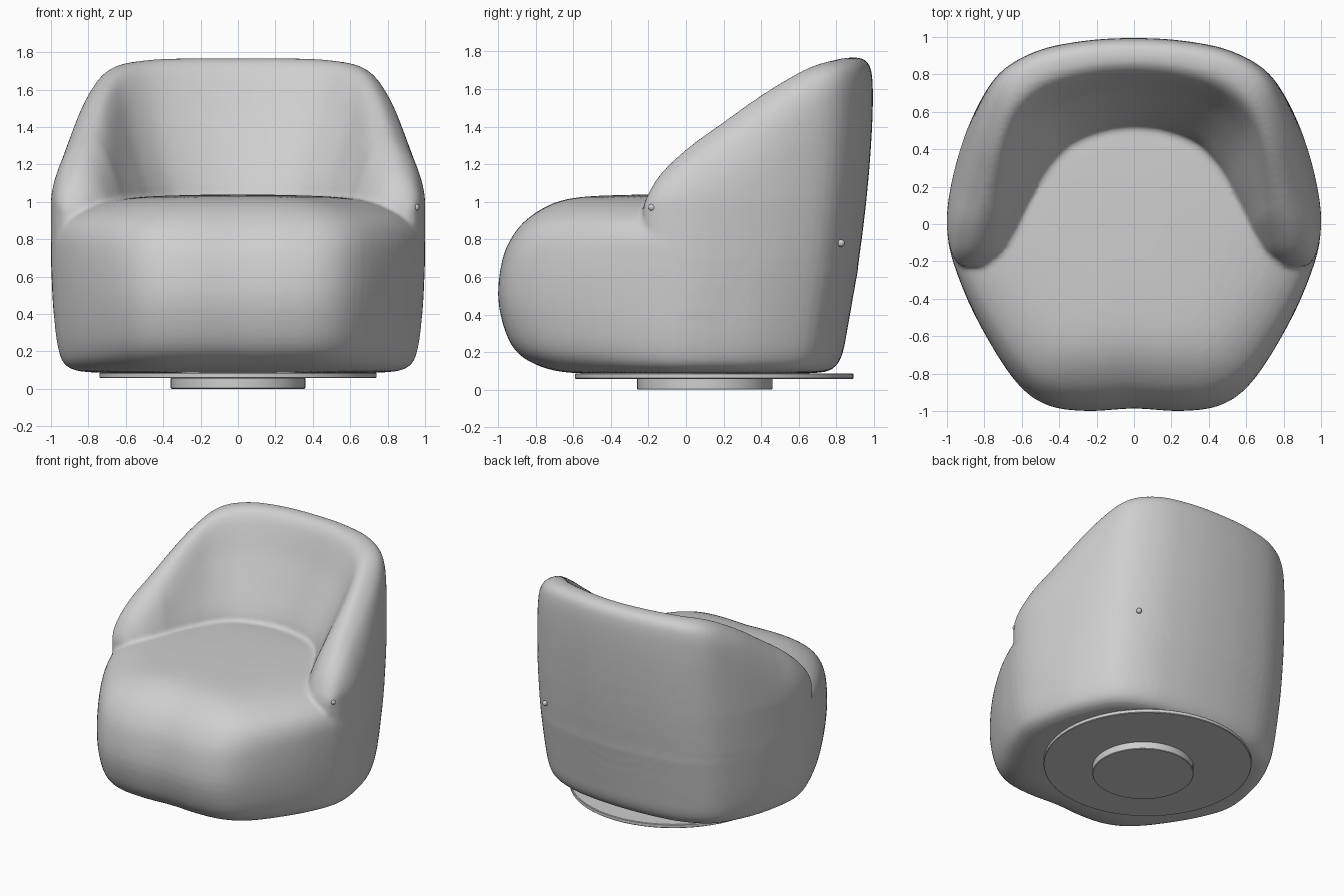
import bpy, bmesh
from mathutils import Vector

old = bpy.data.objects.get("Cube")
if old:
    bpy.data.objects.remove(old)

mat = bpy.data.materials.new("warm_grey_fabric")
mat.use_nodes = True
GREY = (0.62, 0.62, 0.62, 1)
mat.diffuse_color = GREY
mat.node_tree.nodes["Principled BSDF"].inputs["Base Color"].default_value = GREY


def spline(rows, steps, closed=False):
    """Catmull-Rom resampling of a list of equal-length tuples."""
    pts = [Vector(r) for r in rows]
    n = len(pts)
    pick = (lambda i: pts[i % n]) if closed else (lambda i: pts[max(0, min(n - 1, i))])
    out = []
    for i in range(n if closed else n - 1):
        a, b, c, d = (pick(i + k) for k in (-1, 0, 1, 2))
        for s in range(steps):
            t = s / steps
            out.append(0.5 * (2 * b + (c - a) * t + (2 * a - 5 * b + 4 * c - d) * t * t
                              + (3 * b - a - 3 * c + d) * t ** 3))
    if not closed:
        out.append(pts[-1])
    return out


def loft(bm, rings):
    """Solid skin through closed rings, capped at both ends."""
    loops = [[bm.verts.new(p) for p in ring] for ring in rings]
    for lo, hi in zip(loops, loops[1:]):
        for i in range(len(lo)):
            j = (i + 1) % len(lo)
            bm.faces.new((lo[i], lo[j], hi[j], hi[i]))
    bm.faces.new(loops[0][::-1])
    bm.faces.new(loops[-1])


def back_y(z):
    """Depth of the gently reclined rear wall at a given height."""
    return 0.995 - 0.16 * (max(0, 1.6 - z) / 1.4) ** 1.75


bm = bmesh.new()

# Seat body: one plan outline, scaled per height (z, front, side, back)
half = [(0, -.972), (.25, -.985), (.46, -.957), (.62, -.85), (.78, -.62), (.92, -.34),
        (1, -.05), (.96, .3), (.87, .58), (.74, .8), (.53, .925), (.27, .98), (0, .995)]
outline = spline(half + [(-x, y) for x, y in half[-2:0:-1]], 4, True)
levels = [(.085, .5, .7, .6), (.095, .66, .85, .74), (.13, .79, .925, .8),
          (.2, .9, .957, back_y(.2)), (.32, .965, .977, back_y(.32)),
          (.5, 1, .99, back_y(.5)), (.7, .975, .998, back_y(.7)),
          (.83, .915, .99, .9), (.92, .83, .93, .85), (.99, .71, .77, .7),
          (1.025, .56, .53, .5), (1.037, .3, .25, .25), (1.039, .05, .05, .05)]
loft(bm, [[(p.x * side, p.y * (front / .985 if p.y < 0 else back / .995), z) for p in outline]
          for z, front, side, back in spline(levels, 3)])

# Wraparound back and arms: (outer x, outer y, inner x, inner y, top height)
arm = [(0, .995, 0, .49, 1.765), (.27, .98, .17, .465, 1.765), (.53, .925, .33, .39, 1.755),
       (.74, .8, .44, .27, 1.715), (.87, .58, .51, .16, 1.595), (.96, .3, .575, .05, 1.425),
       (1, .05, .63, -.06, 1.28), (.985, -.12, .69, -.15, 1.15),
       (.95, -.2, .78, -.215, 1.03), (.92, -.225, .83, -.23, .96)]
mirrored = [(-a, b, -c, d, h) for a, b, c, d, h in arm[:0:-1]]
# Sections: (0 outside .. 1 inside, fraction of the rise above the seat)
back_section = spline([(0, 0), (0, .4), (0, .7), (.01, .88), (.05, .965), (.14, 1),
                       (.27, .995), (.365, .94), (.45, .82), (.56, .64), (.72, .42),
                       (.9, .17), (1, -.06)], 3)
arm_section = spline([(0, 0), (0, .3), (.02, .5), (.07, .7), (.15, .86), (.25, .95),
                      (.37, 1), (.5, .97), (.63, .87), (.75, .7), (.86, .45),
                      (.95, .18), (1, -.06)], 3)
rings = []
for ox, oy, ix, iy, top in spline(mirrored + arm, 5):
    blend = min(1, max(0, (top - 1.35) / .4))
    profile = [a.lerp(b, blend) for a, b in zip(arm_section, back_section)]
    profile = [(u, .95 + f * (top - .95)) for u, f in profile]
    lean = .03 + .07 * (1 - blend)
    ring = []
    for u, z in [(.04, .4), (.015, .55), (0, .7), (0, .83)] + profile + [(1, .4)]:
        x, y = ox + (ix - ox) * u, oy + (iy - oy) * u
        x *= 1 - lean * max(0, z - 1) * (1 - u)
        if y > 0:
            y *= 1 - (1 - back_y(z) / .995) * (1 - u)
        ring.append((x, y, z))
    rings.append(ring)
loft(bm, rings)

bmesh.ops.recalc_face_normals(bm, faces=bm.faces)
mesh = bpy.data.meshes.new("upholstery")
bm.to_mesh(mesh)
bm.free()
upholstery = bpy.data.objects.new("upholstery", mesh)
bpy.context.collection.objects.link(upholstery)
mesh.materials.append(mat)

# Fuse seat and back into one soft skin
remesh = upholstery.modifiers.new("fuse", 'REMESH')
remesh.mode = 'VOXEL'
remesh.voxel_size = 0.016
remesh.use_smooth_shade = True
soften = upholstery.modifiers.new("soften", 'SMOOTH')
soften.factor = 0.5
soften.iterations = 4


# Swivel base
def disc(name, radius, y, bottom, top):
    bpy.ops.mesh.primitive_cylinder_add(vertices=64, radius=radius, depth=top - bottom,
                                        location=(0, y, (bottom + top) / 2))
    ob = bpy.context.object
    ob.name = name
    ob.data.materials.append(mat)
    bevel = ob.modifiers.new("edge", 'BEVEL')
    bevel.width = 0.004
    bevel.limit_method = 'ANGLE'
    bpy.ops.object.shade_smooth_by_angle()


disc("base_plate", .74, .15, .057, .087)
disc("swivel_foot", .36, .1, 0, .06)

# Small studs on the left arm tip and rear
for name, place in (("arm_stud", (.95, -.18, .97)), ("rear_stud", (.645, .825, .78))):
    bpy.ops.mesh.primitive_uv_sphere_add(segments=12, ring_count=8, radius=.02, location=place)
    stud = bpy.context.object
    stud.name = name
    stud.data.materials.append(mat)
    bpy.ops.object.shade_smooth_by_angle()
